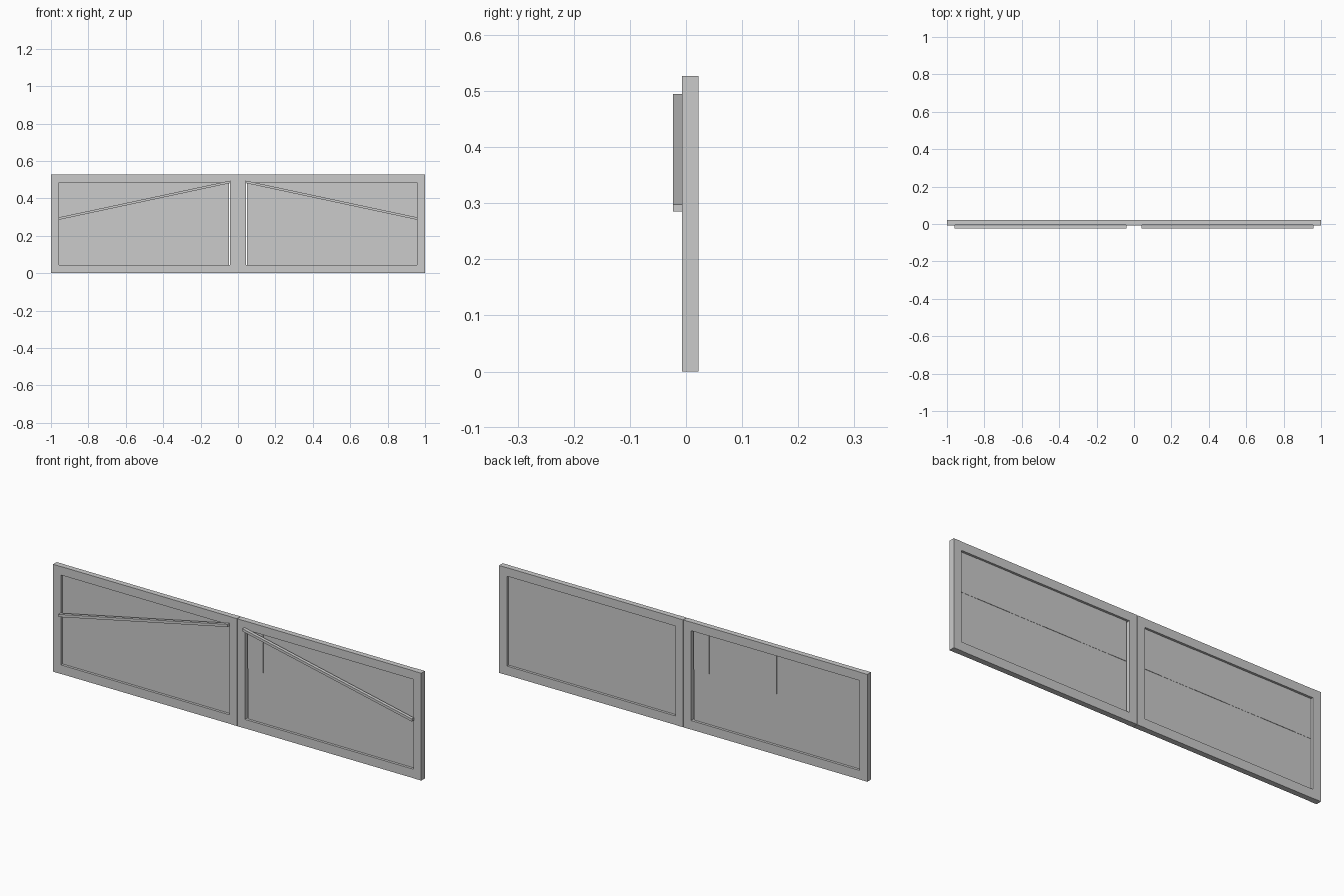
import bpy, bmesh

if "Cube" in bpy.data.objects:
    bpy.data.objects.remove(bpy.data.objects["Cube"])

grey = bpy.data.materials.new("plain grey")
grey.diffuse_color = (0.6, 0.6, 0.6, 1)
grey.use_nodes = True
grey.node_tree.nodes["Principled BSDF"].inputs["Base Color"].default_value = grey.diffuse_color


def prism(name, outline, y0, y1):
    """Extrude an (x, z) outline from y0 to y1."""
    bm = bmesh.new()
    face = bm.faces.new([bm.verts.new((x, y0, z)) for x, z in outline])
    out = bmesh.ops.extrude_face_region(bm, geom=[face])
    moved = [g for g in out["geom"] if isinstance(g, bmesh.types.BMVert)]
    bmesh.ops.translate(bm, verts=moved, vec=(0, y1 - y0, 0))
    bmesh.ops.recalc_face_normals(bm, faces=bm.faces)
    mesh = bpy.data.meshes.new(name)
    bm.to_mesh(mesh)
    bm.free()
    mesh.materials.append(grey)
    obj = bpy.data.objects.new(name, mesh)
    bpy.context.collection.objects.link(obj)


def box(name, x0, x1, z0, z1, y0, y1):
    prism(name, [(x0, z0), (x1, z0), (x1, z1), (x0, z1)], y0, y1)


H = 0.527                    # gate height
FRONT, BACK = -0.007, 0.022  # frame depth
MID = 0.0075                 # panel centre plane
IN, OUT = 0.042, 0.957       # opening of each leaf
LOW, SEAM, TOP = 0.044, 0.292, 0.485
SLIT = 0.007                 # open slit beside the inner stile

for s, side in ((-1, "left"), (1, "right")):
    # Frame: two stiles and two rails
    box(f"{side}_inner_stile", s * 0.001, s * IN, 0, H, FRONT, BACK)
    box(f"{side}_outer_stile", s * OUT, s * 1.0, 0, H, FRONT, BACK)
    for name, z0, z1 in (("bottom_rail", 0, LOW), ("top_rail", TOP, H)):
        box(f"{side}_{name}", s * IN, s * OUT, z0, z1, FRONT + 0.001, BACK - 0.001)

    # Lower panel
    box(f"{side}_lower_panel", s * (IN + SLIT), s * OUT, LOW, SEAM,
        MID - 0.001, MID + 0.001)

    # Upper boards, half boards at both ends, alternately stepped in depth
    w = (OUT - IN) / 5
    cuts = [IN + SLIT] + [IN + w * (k + 0.5) for k in range(5)] + [OUT]
    for k in range(6):
        t = 0.002 if k % 2 else 0.003
        box(f"{side}_upper_board_{k + 1}", s * cuts[k], s * cuts[k + 1],
            SEAM, TOP, MID - t, MID + t)

    # Diagonal brace with upright cut ends
    prism(f"{side}_brace", [(s * 0.96, 0.285), (s * 0.96, 0.298),
                            (s * 0.04, 0.495), (s * 0.04, 0.482)], -0.023, FRONT)
